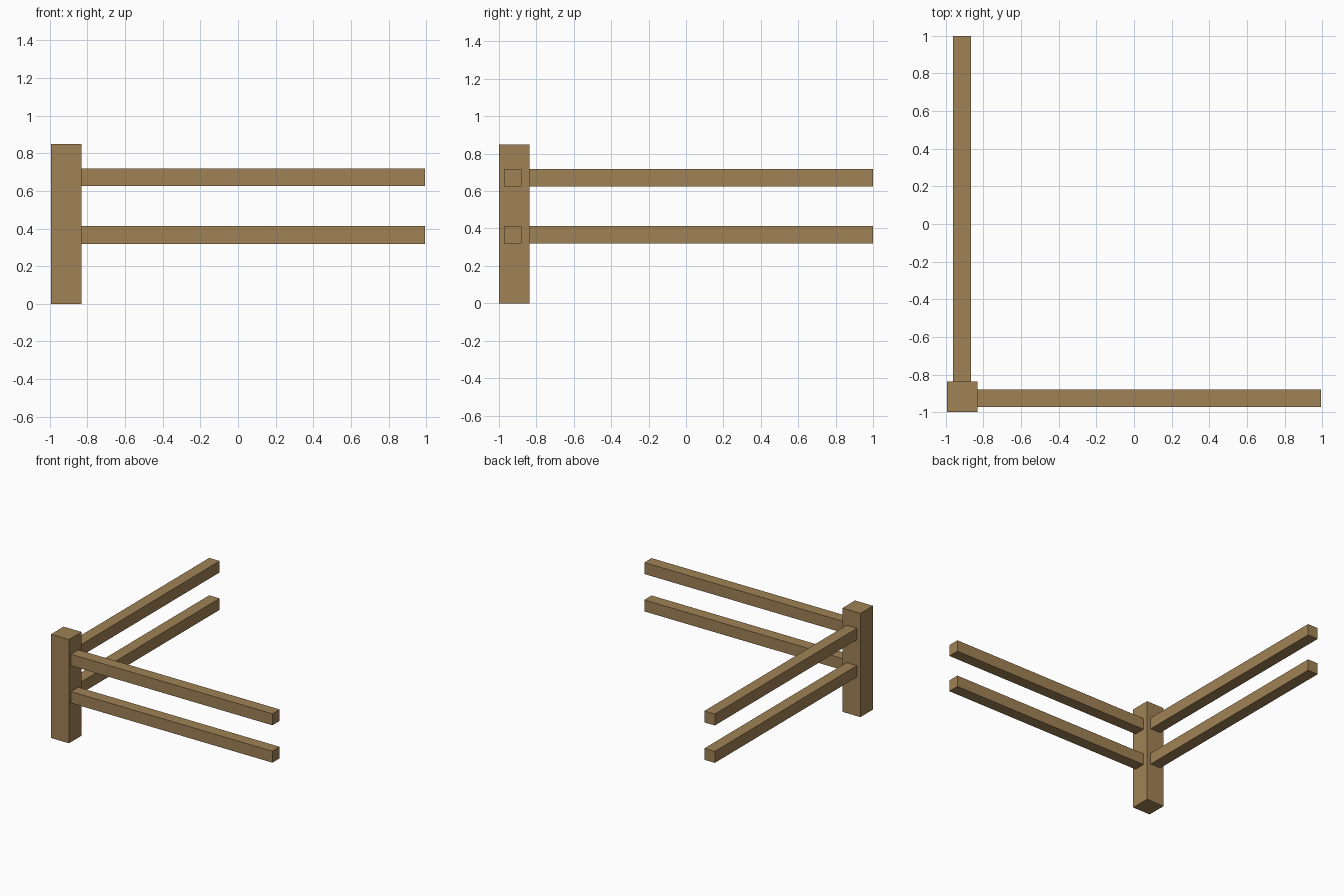
import bpy
import bmesh
from mathutils import Vector

cube = bpy.data.objects.get("Cube")
if cube:
    bpy.data.objects.remove(cube, do_unlink=True)

# Single timber colour
wood = bpy.data.materials.new("timber brown")
wood.use_nodes = True
colour = (0.352, 0.223, 0.093, 1)
wood.diffuse_color = colour
shader = wood.node_tree.nodes["Principled BSDF"]
shader.inputs["Base Color"].default_value = colour
shader.inputs["Roughness"].default_value = 0.9


def beam(name, low, high):
    """Flat-faced box spanning two opposite corners."""
    low, high = Vector(low), Vector(high)
    mesh = bpy.data.meshes.new(name)
    bm = bmesh.new()
    bmesh.ops.create_cube(bm, size=1)
    bmesh.ops.scale(bm, vec=high - low, verts=bm.verts)
    bm.to_mesh(mesh)
    bm.free()
    mesh.materials.append(wood)
    obj = bpy.data.objects.new(name, mesh)
    obj.location = (low + high) / 2
    bpy.context.collection.objects.link(obj)
    return obj


POST_LEFT, POST_FRONT, POST_WIDTH, POST_HEIGHT = -0.993, -1.0, 0.162, 0.85
RAIL = 0.094
post_right = POST_LEFT + POST_WIDTH
post_back = POST_FRONT + POST_WIDTH

# Corner post
beam("corner_post", (POST_LEFT, POST_FRONT, 0),
     (post_right, post_back, POST_HEIGHT))

# Two rails on each arm of the corner, butted against the post
for level, z in (("lower", 0.319), ("upper", 0.625)):
    y = POST_FRONT + 0.027
    beam(level + "_front_rail", (post_right, y, z),
         (0.993, y + RAIL, z + RAIL))
    x = POST_LEFT + 0.032
    beam(level + "_side_rail", (x, post_back, z),
         (x + RAIL, 1.0, z + RAIL))
